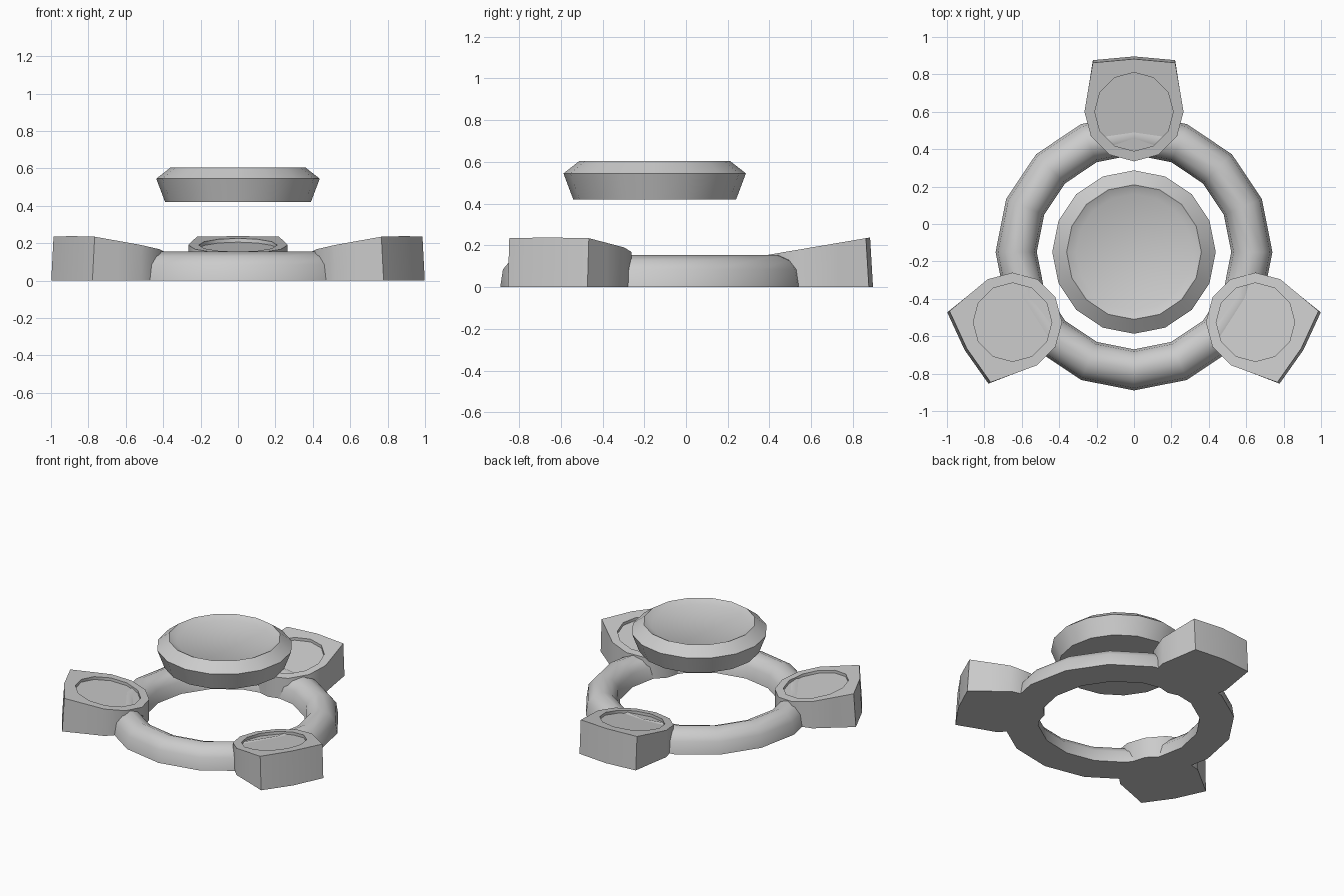
import bpy, bmesh, math
from mathutils import Matrix, Vector

if "Cube" in bpy.data.objects:
    bpy.data.objects.remove(bpy.data.objects["Cube"])

grey = bpy.data.materials.new("plain grey")
grey.use_nodes = True
grey.diffuse_color = (0.6, 0.6, 0.6, 1)
grey.node_tree.nodes["Principled BSDF"].inputs["Base Color"].default_value = (0.6, 0.6, 0.6, 1)

CENTRE = Vector((0, -0.15, 0))


def circle(radius, z, sides):
    steps = [2 * math.pi * i / sides for i in range(sides)]
    return [(radius * math.cos(a), radius * math.sin(a), z) for a in steps]


def loft(name, loops, closed=False, smooth=35):
    """Join matching loops with quads; cap both ends unless closed."""
    bm = bmesh.new()
    rows = [[bm.verts.new(p) for p in loop] for loop in loops]
    n = len(rows[0])
    pairs = list(zip(rows, rows[1:]))
    if closed:
        pairs.append((rows[-1], rows[0]))
    else:
        bm.faces.new(rows[0])
        bm.faces.new(rows[-1])
    for a, b in pairs:
        for i in range(n):
            j = (i + 1) % n
            bm.faces.new((a[i], a[j], b[j], b[i]))
    bmesh.ops.recalc_face_normals(bm, faces=bm.faces)
    mesh = bpy.data.meshes.new(name)
    bm.to_mesh(mesh)
    bm.free()
    mesh.materials.append(grey)
    obj = bpy.data.objects.new(name, mesh)
    bpy.context.collection.objects.link(obj)
    bpy.ops.object.select_all(action="DESELECT")
    obj.select_set(True)
    bpy.context.view_layer.objects.active = obj
    bpy.ops.object.shade_smooth_by_angle(angle=math.radians(smooth))
    return obj


# Half-round base ring with a flat underside
arch = [(0.74, 0), (0.727, 0.085), (0.69, 0.13), (0.63, 0.155),
        (0.57, 0.13), (0.533, 0.085), (0.52, 0)]
ring = loft("base_ring", [circle(r, z, 16) for r, z in arch], closed=True, smooth=50)
ring.location = CENTRE

# Floating dish with a shallow recessed top
dish = [(0.39, 0.42), (0.437, 0.545), (0.36, 0.605), (0.31, 0.58)]
loft("floating_dish", [circle(r, z, 16) for r, z in dish]).location = CENTRE


# Three sloping pods, rounded inwards and squared off outwards
def sloped(points, drop=0):
    return [(x, y, 0.19 + 0.17 * y - drop) for x, y, _ in points]


outline = circle(0.265, 0, 12)
outer_end = {1: (0.243, 0.13, 0), 2: (0.22, 0.262, 0), 3: (0, 0.282, 0),
             4: (-0.22, 0.262, 0), 5: (-0.243, 0.13, 0)}
for index, point in outer_end.items():
    outline[index] = point
foot = [(x, y + (0.014 if y > 0.2 else 0), 0) for x, y, _ in outline]
hole = circle(0.21, 0, 12)

for name, turn in (("back_pod", 0), ("right_pod", 120), ("left_pod", 240)):
    pod = loft(name, [foot, sloped(outline), sloped(hole), sloped(hole, 0.02)])
    spin = Matrix.Rotation(math.radians(turn), 4, "Z")
    pod.matrix_world = (Matrix.Translation(CENTRE) @ spin
                        @ Matrix.Translation((0, 0.75, 0)))
